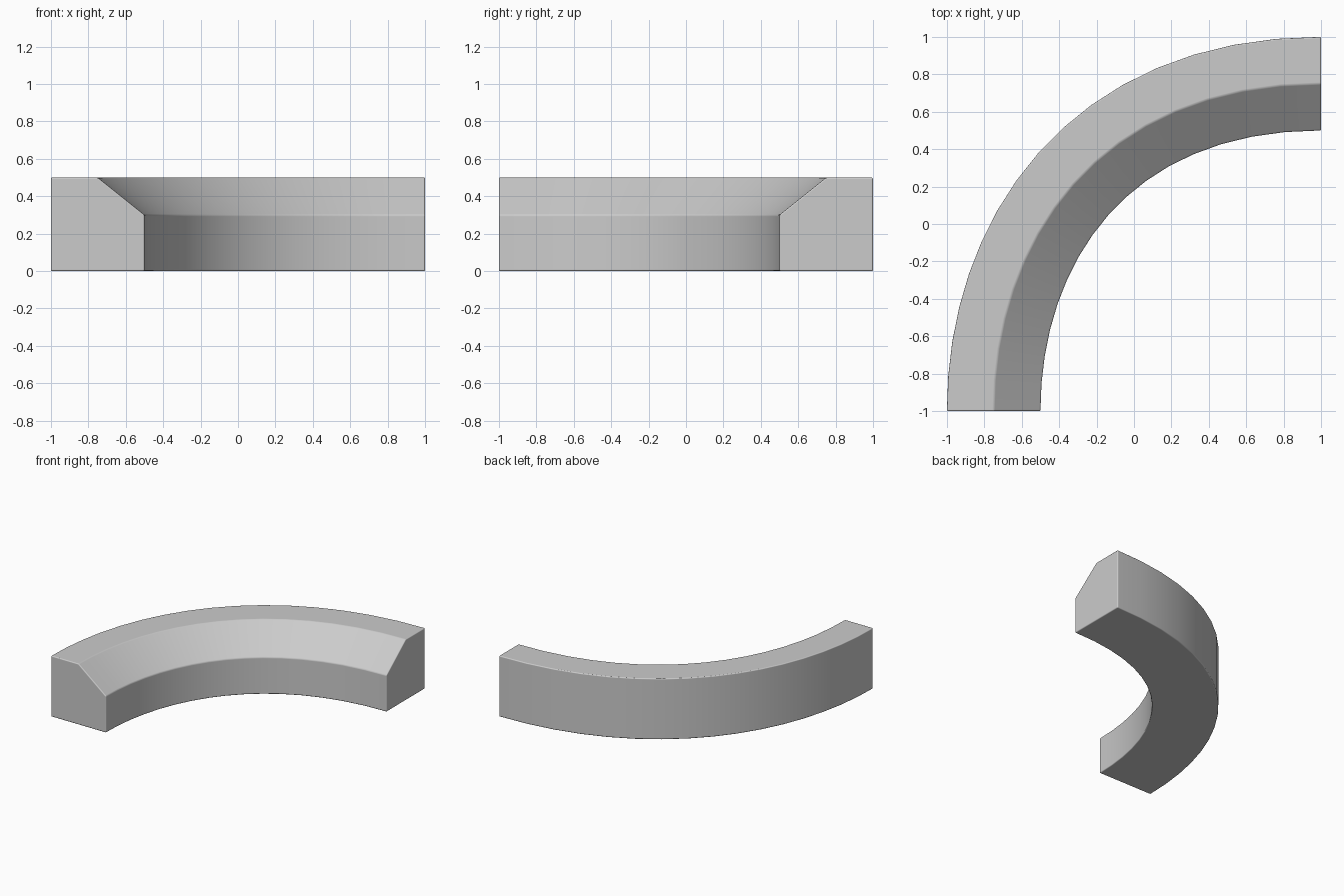
import bpy
import bmesh
import math
from mathutils import Vector
from mathutils.geometry import interpolate_bezier

cube = bpy.data.objects.get("Cube")
if cube:
    bpy.data.objects.remove(cube, do_unlink=True)

# Plain grey material
GREY = (0.6, 0.6, 0.6, 1.0)
grey = bpy.data.materials.new("grey")
grey.use_nodes = True
grey.diffuse_color = GREY
grey.node_tree.nodes["Principled BSDF"].inputs["Base Color"].default_value = GREY

# Cross-section (outward offset, height): a block with its inner top edge cut off
SECTION = [(0.25, 0.0), (0.25, 0.5), (0, 0.5), (-0.25, 0.3), (-0.25, 0.0)]
SEGMENTS = 16

# Centre line: a quarter bend, slightly fuller than a circle
START, END = Vector((-0.75, -1, 0)), Vector((1, 0.75, 0))
START_HANDLE = START + Vector((0, 0.9, 0))
END_HANDLE = END - Vector((1.2, 0, 0))
path = interpolate_bezier(START, START_HANDLE, END_HANDLE, END, SEGMENTS + 1)

# Place the section square to the path at every point
bm = bmesh.new()
rings = []
for i, point in enumerate(path):
    if i == 0:
        along = START_HANDLE - START
    elif i == SEGMENTS:
        along = END - END_HANDLE
    else:
        along = path[i + 1] - path[i - 1]
    outward = Vector((-along.y, along.x, 0)).normalized()
    rings.append([bm.verts.new(point + outward * offset + Vector((0, 0, z)))
                  for offset, z in SECTION])

# Skin the sides and close both ends
for ring, following in zip(rings, rings[1:]):
    for i in range(len(SECTION)):
        bm.faces.new((ring[i - 1], ring[i], following[i], following[i - 1]))
bm.faces.new(rings[0])
bm.faces.new(rings[-1])
bmesh.ops.recalc_face_normals(bm, faces=bm.faces)
for face in bm.faces:
    face.smooth = True

mesh = bpy.data.meshes.new("curved_kerb")
bm.to_mesh(mesh)
bm.free()
mesh.materials.append(grey)
kerb = bpy.data.objects.new("curved_kerb", mesh)
bpy.context.collection.objects.link(kerb)

# Softly rounded edges
bevel = kerb.modifiers.new("rounded_edges", "BEVEL")
bevel.width = 0.008
bevel.segments = 3
bevel.limit_method = "ANGLE"
bevel.angle_limit = math.radians(30)
bevel.harden_normals = True
